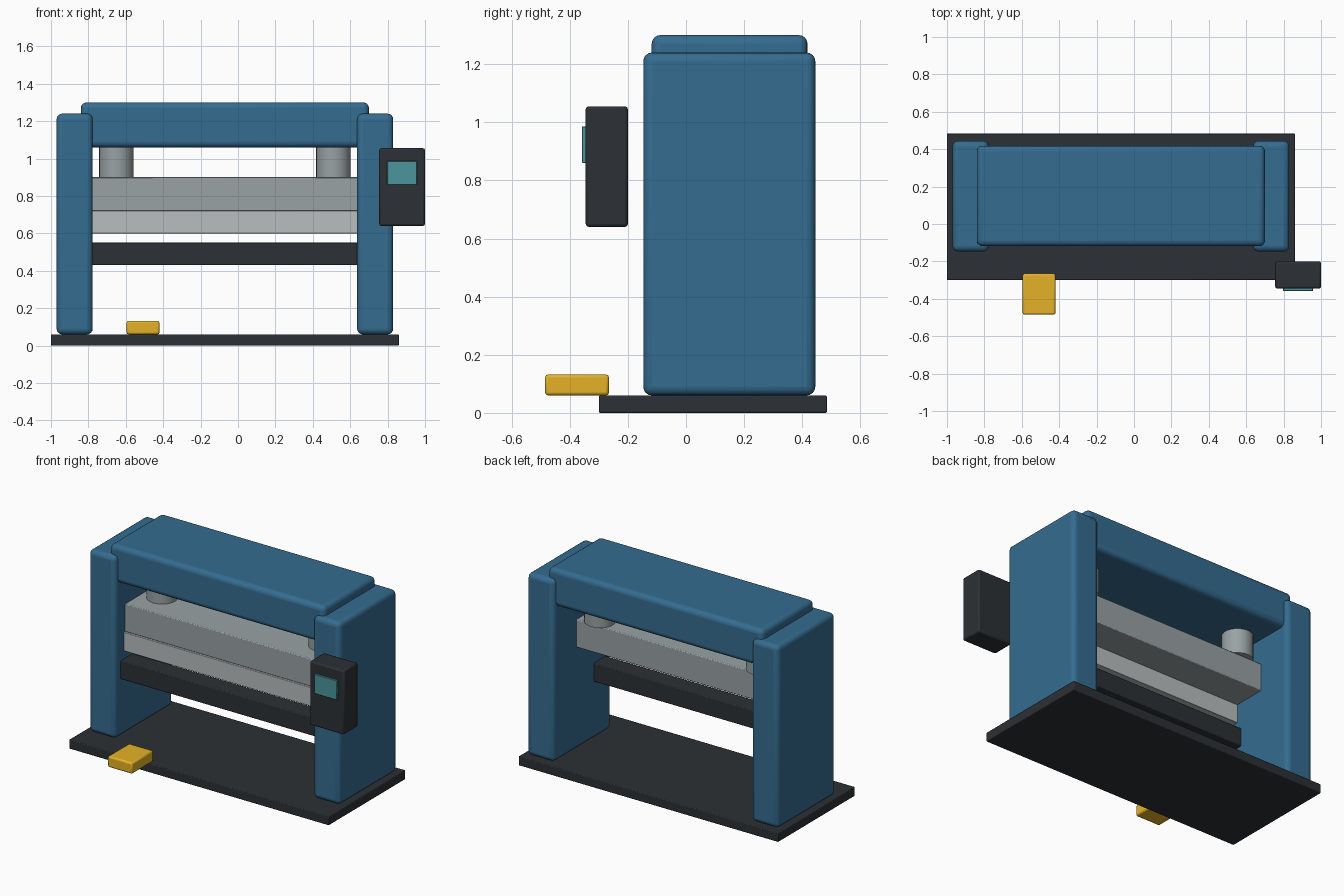
import bpy, math

if "Cube" in bpy.data.objects:
    bpy.data.objects.remove(bpy.data.objects["Cube"])

CX = -0.07  # machine centre line (the control panel overhangs to the right)


def material(name, rgb):
    m = bpy.data.materials.new(name)
    m.diffuse_color = (*rgb, 1)
    m.use_nodes = True
    m.node_tree.nodes["Principled BSDF"].inputs["Base Color"].default_value = m.diffuse_color
    return m


BLUE = material("blue_paint", (0.035, 0.15, 0.28))
DARK = material("dark_metal", (0.025, 0.03, 0.035))
STEEL = material("steel", (0.32, 0.36, 0.37))
LIGHT = material("light_steel", (0.48, 0.51, 0.51))
YELLOW = material("yellow_paint", (0.78, 0.45, 0.02))
TEAL = material("screen_teal", (0.07, 0.30, 0.33))


def finish(ob, name, mat, bevel, segments):
    ob.name = name
    ob.data.materials.append(mat)
    if bevel:
        mod = ob.modifiers.new("Bevel", 'BEVEL')
        mod.width = bevel
        mod.segments = segments
        mod.limit_method = 'ANGLE'
    bpy.ops.object.shade_smooth_by_angle(angle=math.radians(35))
    return ob


def box(name, x, y, z, mat, bevel=0.005, segments=2):
    bpy.ops.mesh.primitive_cube_add(size=1, location=[sum(r) / 2 for r in (x, y, z)])
    ob = bpy.context.object
    ob.scale = [r[1] - r[0] for r in (x, y, z)]
    bpy.ops.object.transform_apply(location=False, rotation=False, scale=True)
    return finish(ob, name, mat, bevel, segments)


# Floor plate
box("base_plate", (-1.0, 0.86), (-0.30, 0.485), (0, 0.06), DARK)

# Side frames and hydraulic cylinders, mirrored about the centre line
for side, s in (("left", -1), ("right", 1)):
    xs = sorted((CX + s * 0.707, CX + s * 0.90))
    box(side + "_side_frame", xs, (-0.147, 0.445), (0.06, 1.24), BLUE, 0.03, 4)
    bpy.ops.mesh.primitive_cylinder_add(vertices=32, radius=0.092, depth=0.21,
                                        location=(CX + s * 0.58, 0.153, 1.005))
    finish(bpy.context.object, side + "_cylinder", STEEL, 0, 1)

# Top beam
box("top_beam", (-0.84, 0.70), (-0.118, 0.418), (1.06, 1.30), BLUE, 0.03, 4)

# Ram, punch and lower die bed, spanning between the frames
span = (CX - 0.725, CX + 0.725)
box("ram", span, (-0.045, 0.212), (0.72, 0.90), STEEL)
box("punch", span, (-0.058, 0.0), (0.60, 0.722), LIGHT, 0.003)
box("die_bed", span, (-0.09, 0.034), (0.43, 0.55), DARK)

# Control panel with screen
box("control_panel", (0.755, 1.0), (-0.345, -0.20), (0.64, 1.055), DARK, 0.01)
box("panel_screen", (0.797, 0.957), (-0.358, -0.343), (0.86, 0.986), TEAL, 0.002, 1)

# Foot pedal
box("foot_pedal", (-0.595, -0.42), (-0.485, -0.265), (0.06, 0.132), YELLOW, 0.01)
